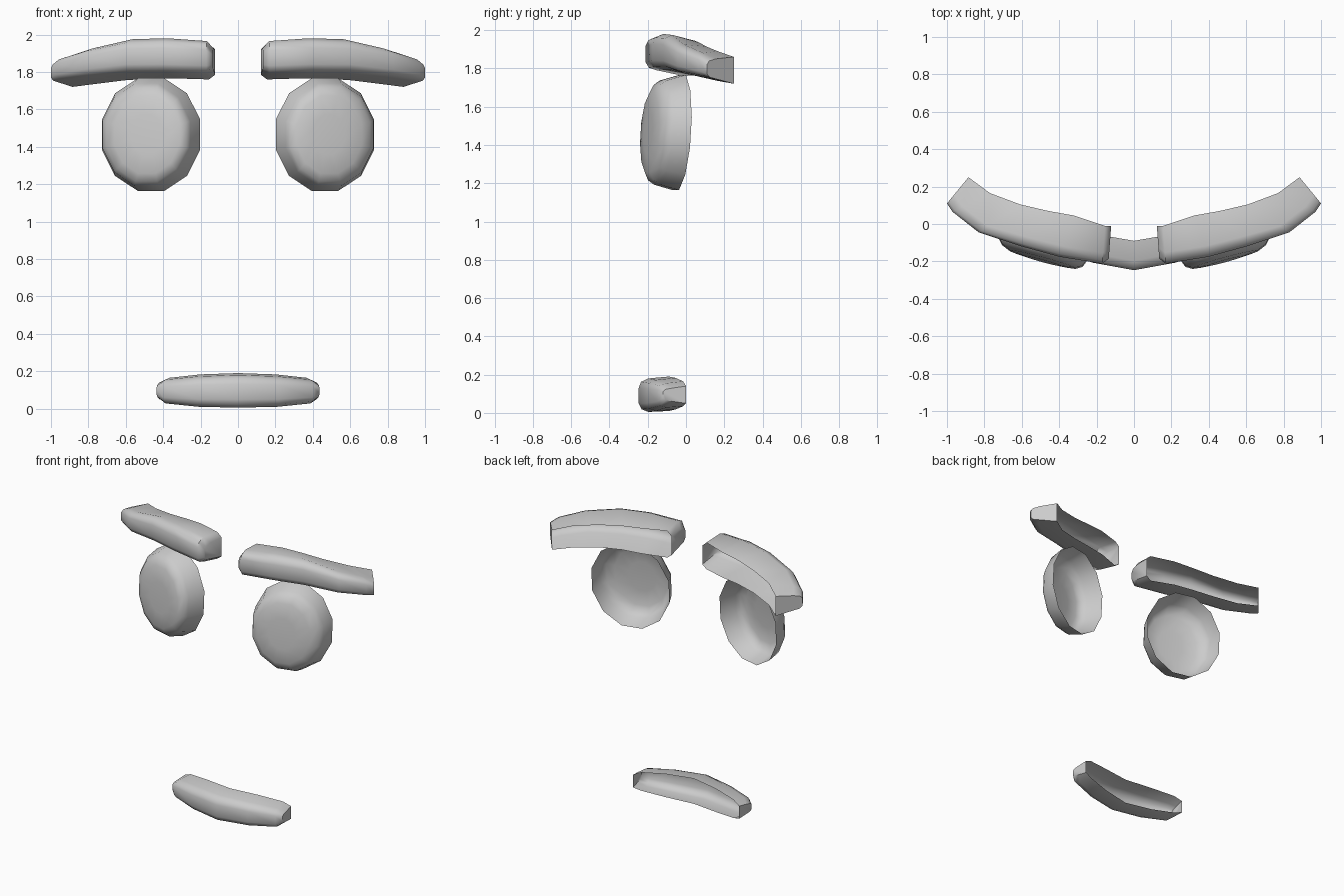
import bpy, bmesh, math
from mathutils import Vector

if "Cube" in bpy.data.objects:
    bpy.data.objects.remove(bpy.data.objects["Cube"])

grey = bpy.data.materials.new("plain_grey")
grey.diffuse_color = (0.6, 0.6, 0.6, 1)
grey.use_nodes = True
grey.node_tree.nodes["Principled BSDF"].inputs["Base Color"].default_value = grey.diffuse_color


def finish(name, bm):
    bm.normal_update()
    mesh = bpy.data.meshes.new(name)
    bm.to_mesh(mesh)
    bm.free()
    mesh.materials.append(grey)
    ob = bpy.data.objects.new(name, mesh)
    bpy.context.collection.objects.link(ob)
    bpy.context.view_layer.objects.active = ob
    ob.select_set(True)
    bpy.ops.object.shade_smooth_by_angle(angle=math.radians(50))
    ob.select_set(False)


def section(st, bevel):
    """Open C-shaped section: back top, rounded front, back bottom."""
    fx, fy, bx, by, tf, tb, bf, bb = st
    f, b = Vector((fx, fy, 0)), Vector((bx, by, 0))
    near = f + (b - f).normalized() * bevel
    h = tf - bf
    pts = [(b, tb), (near, tf), (f.lerp(near, 0.25), tf - 0.1 * h), (f, tf - 0.28 * h),
           (f, bf + 0.25 * h), (f.lerp(near, 0.3), bf + 0.08 * h), (near, bf), (b, bb)]
    return [Vector((p.x, p.y, z)) for p, z in pts]


def trough(name, stations, bevel, cap_start=True, side=1):
    """Shell open at the back, lofted through the stations and closed at its ends."""
    bm = bmesh.new()
    rows = [[bm.verts.new((p.x * side, p.y, p.z)) for p in section(s, bevel)] for s in stations]

    def face(vs):
        bm.faces.new(vs if side > 0 else vs[::-1])
    for a, b in zip(rows, rows[1:]):
        for i in range(len(a) - 1):
            face([a[i], a[i + 1], b[i + 1], b[i]])
    if cap_start:
        face(rows[0][::-1])
    face(rows[-1])
    finish(name, bm)


def eye(name, side):
    """Twelve-sided dish, open at the back and turned outward."""
    bm = bmesh.new()
    # centre x, radius x, radius z, centre y, slope in x
    rings = [(0.465, 0.272, 0.312, -0.035, 0.23),
             (0.490, 0.243, 0.282, -0.135, 0.27),
             (0.490, 0.222, 0.258, -0.168, 0.27),
             (0.488, 0.180, 0.215, -0.190, 0.27),
             (0.485, 0.090, 0.110, -0.199, 0.27)]
    rows = []
    for cx, rx, rz, cy, slope in rings:
        row = []
        for k in range(12):
            a = math.radians(15 + 30 * k)
            dx, dz = rx * math.cos(a), rz * math.sin(a)
            row.append(bm.verts.new(((cx + dx) * side, cy + slope * dx + 0.06 * dz, 1.465 + dz)))
        rows.append(row)
    for a, b in zip(rows, rows[1:]):
        for k in range(12):
            j = (k + 1) % 12
            vs = [a[k], b[k], b[j], a[j]]
            bm.faces.new(vs[::-1] if side > 0 else vs)
    bm.faces.new(rows[-1] if side > 0 else rows[-1][::-1])
    bmesh.ops.recalc_face_normals(bm, faces=bm.faces)
    finish(name, bm)


# stations: front x, y; back x, y; top front, back; bottom front, back
brow = [(0.135, -0.185, 0.122, -0.01, 1.925, 1.92, 1.81, 1.785),
        (0.170, -0.212, 0.155, -0.01, 1.965, 1.95, 1.79, 1.76),
        (0.400, -0.175, 0.320, 0.045, 1.98, 1.945, 1.795, 1.765),
        (0.600, -0.120, 0.460, 0.070, 1.975, 1.935, 1.795, 1.765),
        (0.830, -0.045, 0.610, 0.105, 1.925, 1.915, 1.775, 1.755),
        (0.970, 0.065, 0.770, 0.165, 1.88, 1.89, 1.755, 1.735),
        (1.000, 0.110, 0.885, 0.250, 1.85, 1.86, 1.745, 1.72)]
mouth = [(0.000, -0.247, 0.000, -0.090, 0.18, 0.19, 0.005, 0.01),
         (0.220, -0.207, 0.200, -0.055, 0.172, 0.183, 0.010, 0.018),
         (0.400, -0.150, 0.365, -0.015, 0.155, 0.165, 0.028, 0.035),
         (0.435, -0.120, 0.420, 0.000, 0.13, 0.14, 0.06, 0.05)]

for side, label in ((1, "right"), (-1, "left")):
    trough("eyebrow_" + label, brow, 0.06, True, side)
    eye("eye_" + label, side)

# mouth: one full-width trough made from the mirrored half
full = [(-s[0], s[1], -s[2]) + s[3:] for s in mouth[:0:-1]] + mouth
trough("mouth", full, 0.05)
